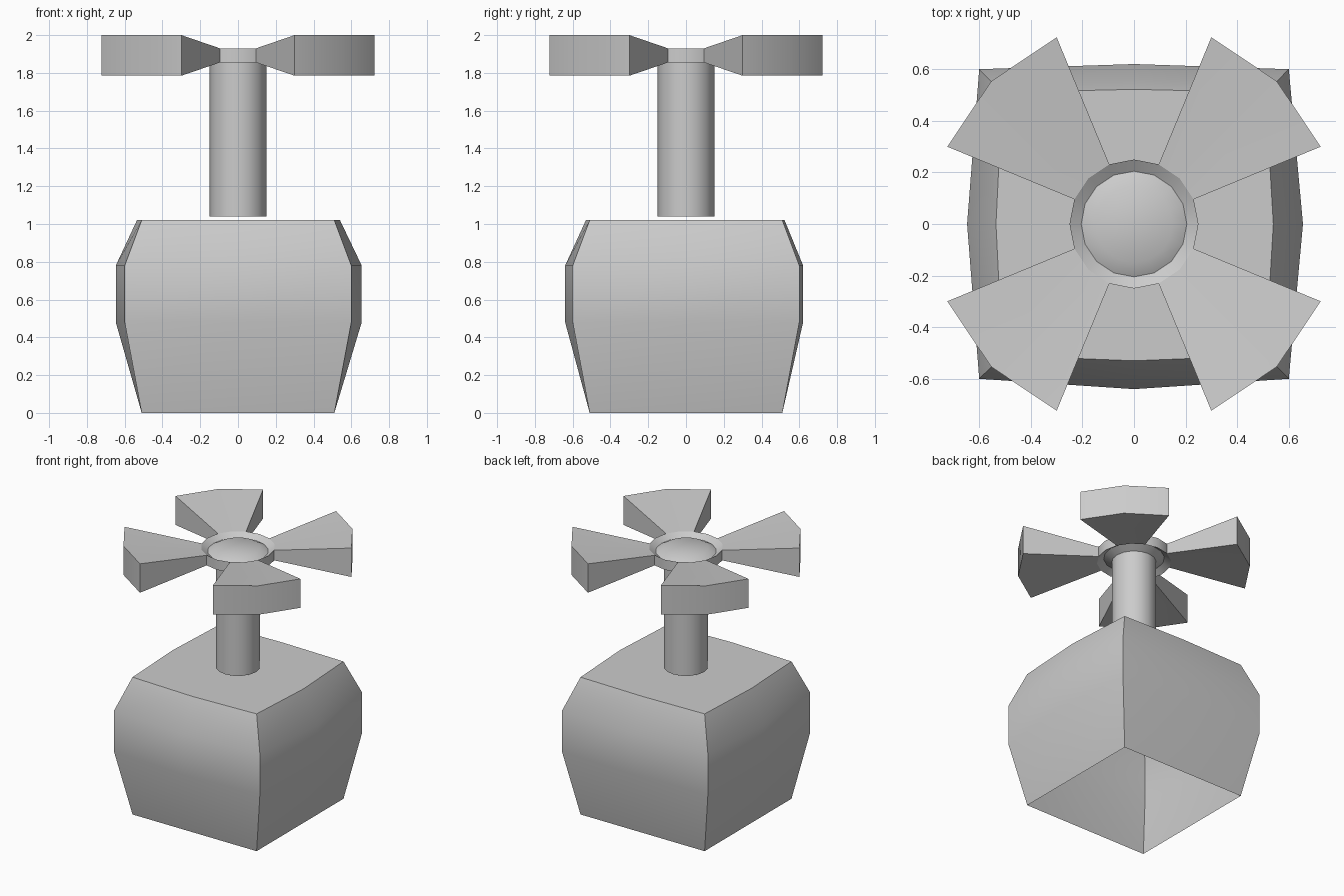
import bpy, math

if "Cube" in bpy.data.objects:
    bpy.data.objects.remove(bpy.data.objects["Cube"])

grey = bpy.data.materials.new("plain_grey")
grey.diffuse_color = (0.6, 0.6, 0.6, 1)
grey.use_nodes = True
grey.node_tree.nodes["Principled BSDF"].inputs["Base Color"].default_value = grey.diffuse_color


def make(name, verts, faces, angle=40):
    mesh = bpy.data.meshes.new(name)
    mesh.from_pydata(verts, [], faces)
    mesh.materials.append(grey)
    ob = bpy.data.objects.new(name, mesh)
    bpy.context.collection.objects.link(ob)
    bpy.ops.object.select_all(action='DESELECT')
    ob.select_set(True)
    bpy.context.view_layer.objects.active = ob
    bpy.ops.object.shade_smooth_by_angle(angle=math.radians(angle))
    return ob


def lathe(name, profile, sides=16, cap=False):
    """Turn a (radius, z) profile, listed from bottom to top on the outside."""
    verts = [(r * math.cos(2 * math.pi * k / sides), r * math.sin(2 * math.pi * k / sides), z)
             for r, z in profile for k in range(sides)]
    faces = []
    for i in range(len(profile) - 1):
        for k in range(sides):
            n = (k + 1) % sides
            faces.append((i * sides + k, i * sides + n,
                          (i + 1) * sides + n, (i + 1) * sides + k))
    if cap:
        top = (len(profile) - 1) * sides
        faces.append(tuple(range(top, top + sides)))
    return make(name, verts, faces)


# Bulging square base, open underneath
# level: height, corner half width, middle of front / right / back / left
levels = [(0.0, 0.51, 0.51, 0.51, 0.51, 0.51),
          (0.48, 0.60, 0.64, 0.655, 0.62, 0.647),
          (0.78, 0.60, 0.64, 0.655, 0.62, 0.647),
          (1.02, 0.51, 0.53, 0.54, 0.522, 0.535)]
verts, faces = [], []
for z, c, f, r, b, l in levels:
    verts += [(-c, -c, z), (0, -f, z), (c, -c, z), (r, 0, z),
              (c, c, z), (0, b, z), (-c, c, z), (-l, 0, z)]
for i in range(3):
    for k in range(8):
        n = (k + 1) % 8
        faces.append((i * 8 + k, i * 8 + n, i * 8 + 8 + n, i * 8 + 8 + k))
faces.append(tuple(range(24, 32)))
make("base_block", verts, faces)

# Shaft and grooved hub turned as one piece
lathe("shaft_and_hub", [(0.15, 1.04), (0.15, 1.855), (0.205, 1.885), (0.25, 1.855),
                        (0.25, 1.93), (0.205, 1.90), (0.15, 1.93)], cap=True)

# Four flaring blades around the hub
for q in range(4):
    verts = []
    for r, low, high in ((0.25, 1.855, 1.93), (0.783, 1.785, 2.0)):
        for z in (low, high):
            for a in (22.5, 45, 67.5):
                t = math.radians(a + 90 * q)
                verts.append((r * math.cos(t), r * math.sin(t), z))
    faces = [(0, 1, 7, 6), (1, 2, 8, 7),      # underside
             (3, 9, 10, 4), (4, 10, 11, 5),   # top
             (6, 7, 10, 9), (7, 8, 11, 10),   # outer end
             (0, 6, 9, 3), (2, 5, 11, 8)]     # flanks
    # undersides point down
    faces = [f[::-1] if i < 2 else f for i, f in enumerate(faces)]
    make("blade_%d" % (q + 1), verts, faces)
